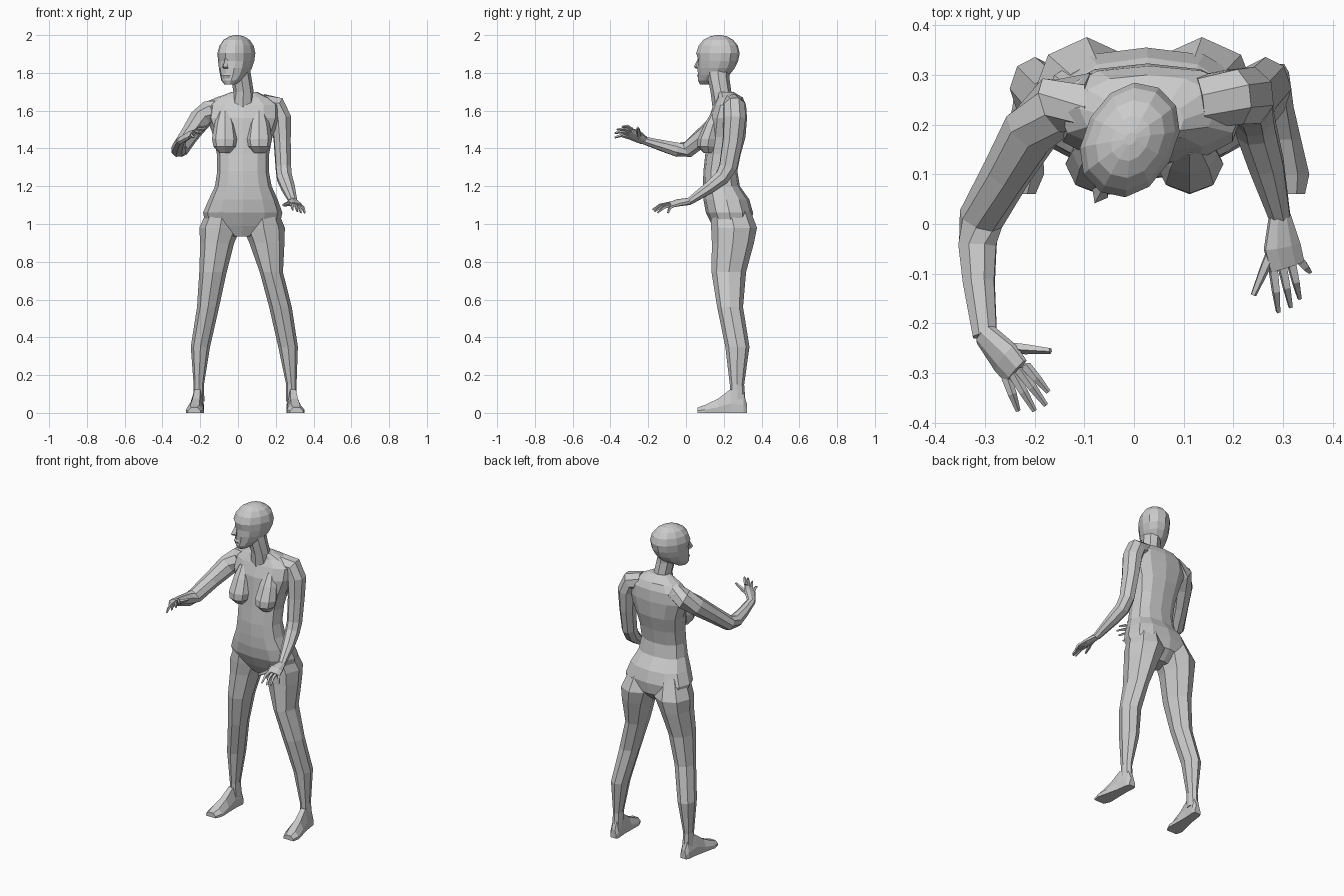
import bpy, bmesh
from math import cos, sin, pi, radians
from mathutils import Vector, Matrix


def loft(name, rings, matrix=None):
    """Skin a list of equal-length vertex rings and cap both ends."""
    bm = bmesh.new()
    rows = [[bm.verts.new(p) for p in r] for r in rings]
    n = len(rows[0])
    for a, b in zip(rows, rows[1:]):
        for k in range(n):
            bm.faces.new((a[k], a[(k + 1) % n], b[(k + 1) % n], b[k]))
    bm.faces.new(rows[0][::-1])
    bm.faces.new(rows[-1])
    bmesh.ops.recalc_face_normals(bm, faces=bm.faces)
    me = bpy.data.meshes.new(name)
    if matrix:
        bm.transform(matrix)
    bm.to_mesh(me)
    bm.free()
    ob = bpy.data.objects.new(name, me)
    bpy.context.collection.objects.link(ob)
    return ob


def spow(v, p):
    return (1 if v >= 0 else -1) * abs(v) ** p


def level(z, x0, x1, y0, y1, n=8, p=1.0):
    """Horizontal rounded ring filling a box at height z."""
    return [Vector(((x0 + x1) / 2 + (x1 - x0) / 2 * spow(cos(2 * pi * k / n), p),
                    (y0 + y1) / 2 + (y1 - y0) / 2 * spow(sin(2 * pi * k / n), p), z))
            for k in range(n)]


def tube(name, pts, side, n=8):
    """Tapered limb along points (x, y, z, half width, half thickness)."""
    c = [Vector(p[:3]) for p in pts]
    rings = []
    for i, p in enumerate(pts):
        t = (c[min(i + 1, len(c) - 1)] - c[max(i - 1, 0)]).normalized()
        s = Vector(side)
        s = (s - t * s.dot(t)).normalized()
        u = t.cross(s)
        rings.append([c[i] + s * p[3] * cos(2 * pi * (k + .5) / n) + u * p[4] * sin(2 * pi * (k + .5) / n)
                      for k in range(n)])
    return loft(name, rings)


# Torso
torso = [(.935, -.03, .07, .17, .29), (.99, -.17, .22, .14, .345), (1.06, -.185, .235, .105, .355),
         (1.13, -.155, .21, .092, .335), (1.2, -.122, .178, .09, .285), (1.28, -.11, .163, .092, .272),
         (1.37, -.112, .165, .102, .29), (1.46, -.128, .182, .11, .315), (1.56, -.165, .22, .12, .323),
         (1.63, -.155, .22, .145, .318), (1.67, -.11, .165, .165, .3), (1.7, -.03, .1, .17, .25)]
loft("torso", [level(*r, n=12, p=.85) for r in torso])

# Breasts
for cx, nm in ((-.07, "right_breast"), (.112, "left_breast")):
    prof = [(1.375, .03, .095, .15), (1.41, .06, .06, .17), (1.45, .068, .062, .18),
            (1.53, .055, .098, .19), (1.6, .03, .14, .2)]
    loft(nm, [level(z, cx - w, cx + w, y0, y1) for z, w, y0, y1 in prof])

# Legs: shared depths, separate widths for each side
heights = [(1.1, .13, .33), (.98, .133, .376), (.9, .137, .36), (.745, .135, .318),
           (.56, .165, .302), (.35, .208, .336), (.15, .232, .308), (.06, .235, .315)]
left = [(.04, .2), (.025, .248), (.06, .246), (.115, .238), (.165, .285), (.213, .317), (.255, .31), (.255, .312)]
right = [(-.15, .0), (-.205, .015), (-.2, -.02), (-.205, -.06), (-.217, -.1), (-.25, -.148), (-.235, -.18), (-.235, -.178)]
for nm, xs in (("left_leg", left), ("right_leg", right)):
    loft(nm, [level(h[0], x[0], x[1], h[1], h[2]) for h, x in zip(heights, xs)])

# Feet: heel to toe sections (y, half width, top height)
sections = [(.322, .02, .05), (.305, .028, .1), (.235, .03, .125), (.17, .038, .075), (.1, .047, .042), (.06, .034, .028)]
for nm, hx, tx in (("left_foot", .282, .31), ("right_foot", -.206, -.232)):
    rings = []
    for y, w, h in sections:
        cx = hx + (tx - hx) * (.322 - y) / .262
        rings.append([Vector((cx + a * w, y, b * h)) for a, b in
                      ((-1, 0), (1, 0), (1, .4), (.5, 1), (-.5, 1), (-1, .4))])
    loft(nm, rings)

# Neck
loft("neck", [level(1.62, -.04, .09, .14, .27), level(1.7, -.025, .083, .13, .24),
              level(1.77, -.035, .072, .115, .23), level(1.84, -.05, .06, .1, .23)])

# Head, turned to its right
turn = Matrix.Translation((-.008, .17, 0)) @ Matrix.Rotation(radians(-29), 4, 'Z')
skull = [(1.738, .026, -.105, -.04), (1.76, .05, -.114, .0), (1.79, .068, -.113, .06), (1.825, .08, -.114, .09),
         (1.862, .087, -.118, .11), (1.905, .091, -.121, .119), (1.945, .082, -.106, .108),
         (1.975, .063, -.08, .082), (1.993, .036, -.045, .05), (2.0, .01, -.012, .015)]
rings = [level(z, -w, w, y0, y1, n=12, p=.92) for z, w, y0, y1 in skull]
for k in (8, 10):  # eye sockets
    rings[4][k].y += .012
loft("head", rings, turn)
loft("nose", [level(1.822, -.013, .013, -.132, -.1, 4), level(1.832, -.018, .018, -.147, -.1, 4),
              level(1.88, -.008, .008, -.12, -.1, 4)], turn)
loft("lips", [level(1.77, -.018, .018, -.115, -.1, 6), level(1.785, -.026, .026, -.121, -.1, 6),
              level(1.798, -.018, .018, -.116, -.1, 6)], turn)

# Arms
tube("left_arm", [(.13, .245, 1.635, .055, .055), (.2, .255, 1.622, .06, .06), (.228, .257, 1.56, .056, .062),
                  (.234, .247, 1.44, .047, .056), (.24, .222, 1.3, .043, .05), (.246, .19, 1.245, .043, .043),
                  (.266, .12, 1.19, .038, .034), (.293, .015, 1.118, .023, .02)], (1, .1, .1))
tube("right_arm", [(-.08, .245, 1.62, .06, .06), (-.155, .238, 1.592, .065, .062), (-.205, .19, 1.548, .06, .057),
                   (-.255, .105, 1.475, .05, .05), (-.308, .01, 1.395, .046, .044), (-.315, -.045, 1.393, .041, .04),
                   (-.312, -.12, 1.413, .034, .032), (-.3, -.225, 1.443, .026, .021)], (1, .3, 0))


def hand(nm, palm, side, spread, tips, thumb):
    """Palm with four bent fingers and a thumb."""
    tube(nm + "_palm", palm, side)
    s, k = Vector(side).normalized(), Vector(palm[-1][:3])
    for i, tip in enumerate(tips):
        base, tip = k + s * spread * (i - 1.5), Vector(tip)
        mid = base.lerp(tip, .5) + Vector((0, 0, .01))
        tube(f"{nm}_finger_{i + 1}", [(*base, .011, .01), (*mid, .009, .009), (*tip, .005, .005)], side, 4)
    a, b = Vector(palm[1][:3]), Vector(thumb)
    base = Vector(palm[0][:3]).lerp(a, .5)
    tube(nm + "_thumb", [(*base, .016, .013), (*base.lerp(b, .55), .013, .011), (*b, .007, .006)], (0, .3, 1), 5)


# Hands
hand("left_hand", [(.293, .02, 1.12, .022, .019), (.298, -.045, 1.112, .04, .017), (.308, -.085, 1.1, .039, .012)],
     (1, .35, -.25), .02,
     [(.29, -.177, 1.075), (.315, -.167, 1.066), (.333, -.15, 1.06), (.354, -.096, 1.058)], (.24, -.143, 1.1))
hand("right_hand", [(-.3, -.222, 1.442, .026, .021), (-.258, -.27, 1.47, .04, .017), (-.237, -.297, 1.48, .038, .012)],
     (-.6, -.35, -.6), .02,
     [(-.172, -.338, 1.515), (-.177, -.365, 1.5), (-.2, -.376, 1.482), (-.233, -.376, 1.458)], (-.168, -.255, 1.51))
